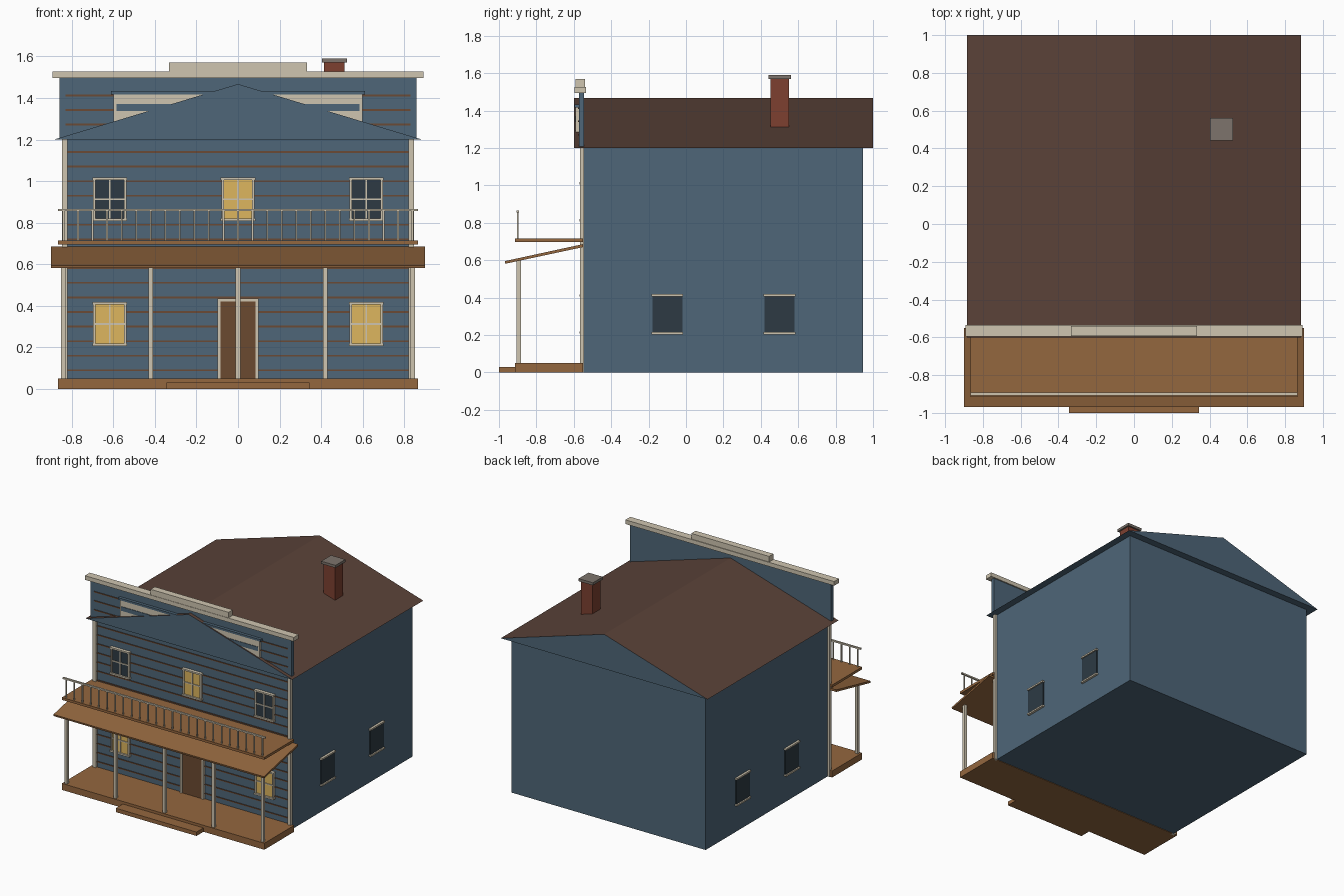
import bpy

if "Cube" in bpy.data.objects:
    bpy.data.objects.remove(bpy.data.objects["Cube"])

def mat(name, hexcol):
    m = bpy.data.materials.new(name)
    rgb = [int(hexcol[i:i + 2], 16) / 255 for i in (0, 2, 4)]
    m.diffuse_color = [((c + 0.055) / 1.055) ** 2.4 if c > 0.04 else c / 12.92 for c in rgb] + [1]
    m.use_nodes = True
    m.node_tree.nodes["Principled BSDF"].inputs["Base Color"].default_value = m.diffuse_color
    return m

BLUE = mat("blue_paint", "4E6678")
CREAM = mat("cream_trim", "CFC5B0")
WOOD = mat("porch_wood", "94673F")
STRIP = mat("siding_gap", "6B4A35")
ROOF = mat("roof_brown", "5A4238")
DOOR = mat("door_brown", "6B4A30")
DARK = mat("dark_glass", "2D3A44")
LIT = mat("lit_glass", "DDB65F")
BRICK = mat("brick", "7D4030")
STONE = mat("chimney_stone", "7D746C")

def mesh(name, verts, faces, mats):
    me = bpy.data.meshes.new(name)
    me.from_pydata(verts, [], faces)
    for m in mats:
        me.materials.append(m)
    ob = bpy.data.objects.new(name, me)
    bpy.context.collection.objects.link(ob)
    return ob

def prism(name, profile, axis, a, b, mats):
    """Extrude a 2D profile along axis 'x' (points y,z) or 'y' (points x,z)."""
    n = len(profile)
    put = (lambda p, t: (t, p[0], p[1])) if axis == 'x' else (lambda p, t: (p[0], t, p[1]))
    verts = [put(p, a) for p in profile] + [put(p, b) for p in profile]
    faces = [tuple(range(n))[::-1], tuple(range(n, 2 * n))]
    faces += [(i, (i + 1) % n, (i + 1) % n + n, i + n) for i in range(n)]
    if axis == 'y':
        faces = [f[::-1] for f in faces]
    return mesh(name, verts, faces, mats)

def box(name, x0, x1, y0, y1, z0, z1, m):
    return prism(name, [(y0, z0), (y1, z0), (y1, z1), (y0, z1)], 'x', x0, x1, [m])

# House body and parapet
FRONT = -0.545
box("house_body", -0.83, 0.83, FRONT, 0.945, 0, 1.2, BLUE)
box("parapet_wall", -0.86, 0.86, -0.572, FRONT, 1.2, 1.497, BLUE)
box("parapet_cap", -0.893, 0.893, -0.595, -0.535, 1.495, 1.527, CREAM)
box("parapet_center_cap", -0.333, 0.333, -0.592, -0.54, 1.527, 1.57, CREAM)

# Gable roof: brown slopes, blue ends and underside
roof = prism("gable_roof", [(-0.885, 1.2), (0.885, 1.2), (0, 1.467)], 'y', -0.6, 1.0, [BLUE, ROOF])
for p in roof.data.polygons:
    p.material_index = 1 if p.normal.z > 0.5 else 0

# Sign board on the parapet
box("sign_board", -0.598, 0.598, -0.59, -0.572, 1.25, 1.417, CREAM)
box("sign_cap", -0.61, 0.61, -0.595, -0.572, 1.417, 1.433, BLUE)
box("sign_stripe", -0.585, 0.585, -0.594, -0.588, 1.338, 1.37, BLUE)

# Siding lines
for i in range(16):
    z = 0.09 + 0.07 * i
    box(f"siding_line_{i}", -0.82, 0.82, FRONT - 0.005, FRONT, z - 0.004, z + 0.004, STRIP)
for i in range(3):
    z = 1.272 + 0.07 * i
    box(f"parapet_siding_line_{i}", -0.83, 0.83, -0.577, -0.572, z - 0.004, z + 0.004, STRIP)

# Corner trim
for s, side in ((-1, "left"), (1, "right")):
    x = 0.834 * s
    box(f"corner_trim_{side}", x - 0.014, x + 0.014, -0.567, FRONT, 0, 1.2, CREAM)

# Front windows with frame and crossbars
def front_window(name, x, z, glass):
    box(name + "_glass", x - 0.075, x + 0.075, -0.556, FRONT, z - 0.1, z + 0.1, glass)
    for s in (-1, 1):
        box(name + "_jamb", x + s * 0.074 - 0.006, x + s * 0.074 + 0.006, -0.565, FRONT, z - 0.1, z + 0.1, CREAM)
        box(name + "_rail", x - 0.084, x + 0.084, -0.57, FRONT, z + s * 0.099 - 0.006, z + s * 0.099 + 0.006, CREAM)
    box(name + "_mullion", x - 0.004, x + 0.004, -0.562, FRONT, z - 0.1, z + 0.1, CREAM)
    box(name + "_crossbar", x - 0.075, x + 0.075, -0.562, FRONT, z - 0.004, z + 0.004, CREAM)

for x in (-0.617, 0, 0.617):
    front_window("upper_window", x, 0.912, DARK if x else LIT)
    if x:
        front_window("lower_window", x, 0.312, LIT)

# Side windows
for s in (-1, 1):
    for y in (-0.1, 0.5):
        xs = sorted((0.825 * s, 0.838 * s))
        box("side_window_glass", *xs, y - 0.08, y + 0.08, 0.21, 0.41, DARK)
        xs = sorted((0.825 * s, 0.848 * s))
        for z in (0.21, 0.413):
            box("side_window_rail", *xs, y - 0.085, y + 0.085, z - 0.006, z + 0.006, CREAM)

# Door and its frame
box("door", -0.085, 0.085, -0.56, FRONT, 0.05, 0.42, DOOR)
for s in (-1, 1):
    box("door_jamb", s * 0.091 - 0.007, s * 0.091 + 0.007, -0.567, FRONT, 0.05, 0.435, CREAM)
box("door_header", -0.098, 0.098, -0.567, FRONT, 0.42, 0.435, CREAM)

# Porch floor, step, posts and sloped roof
box("porch_floor", -0.866, 0.866, -0.915, -0.55, 0, 0.05, WOOD)
box("porch_step", -0.345, 0.345, -1.0, -0.915, 0, 0.03, WOOD)
for i in range(5):
    x = -0.84 + 0.42 * i
    box(f"porch_post_{i}", x - 0.011, x + 0.011, -0.905, -0.883, 0.05, 0.603, CREAM)
prism("porch_roof", [(-0.966, 0.581), (-0.55, 0.67), (-0.55, 0.686), (-0.969, 0.595)],
      'x', -0.9, 0.9, [WOOD])

# Balcony deck and railing
box("balcony_deck", -0.866, 0.866, -0.915, -0.55, 0.696, 0.715, WOOD)
box("balcony_rail", -0.866, 0.866, -0.907, -0.893, 0.855, 0.866, CREAM)
for i in range(25):
    x = -0.84 + 0.07 * i
    box(f"baluster_{i}", x - 0.004, x + 0.004, -0.904, -0.896, 0.715, 0.856, CREAM)

# Chimney
box("chimney", 0.415, 0.513, 0.453, 0.55, 1.25, 1.57, BRICK)
box("chimney_cap", 0.403, 0.525, 0.441, 0.562, 1.57, 1.59, STONE)
